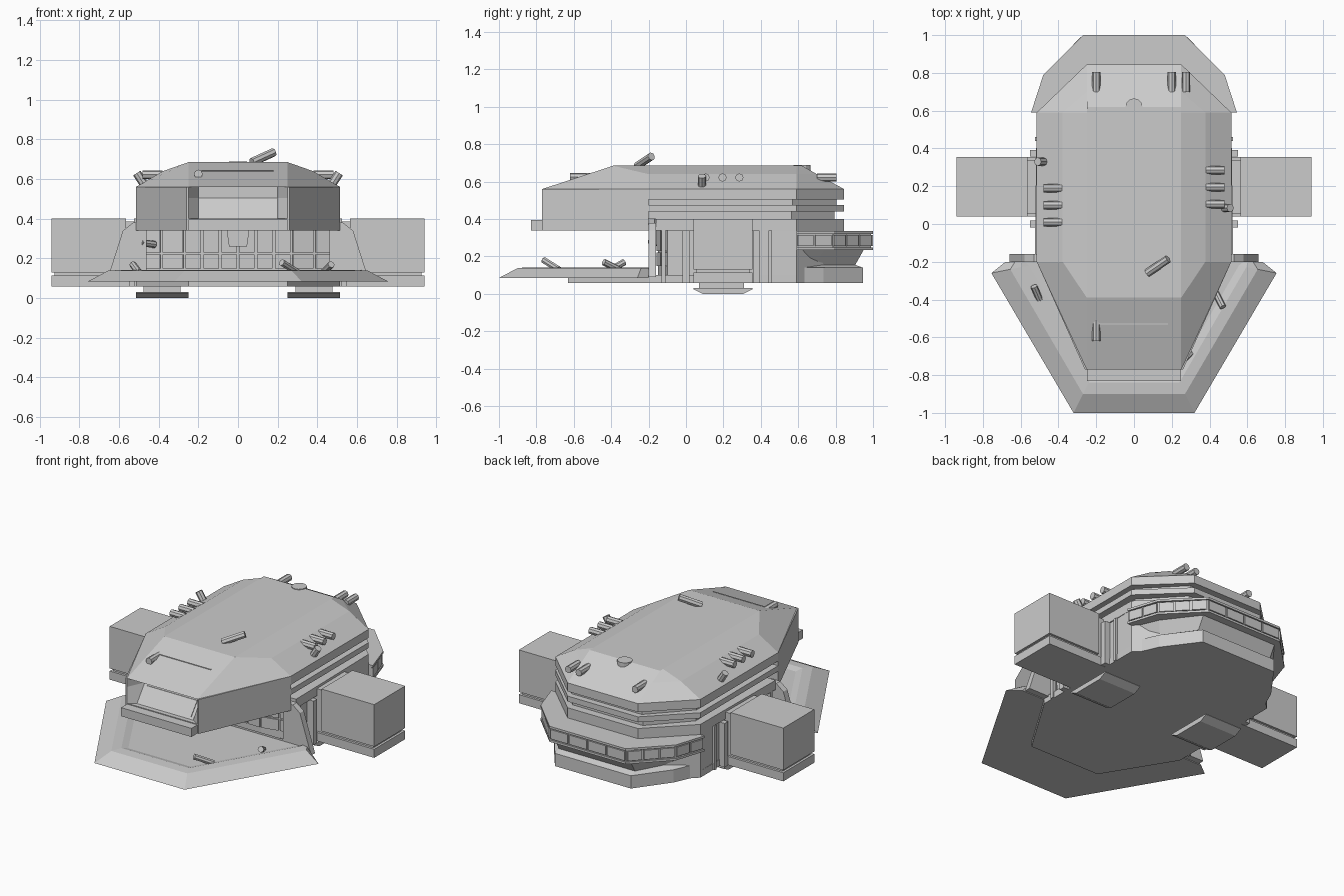
import bpy, bmesh
from mathutils import Vector

default = bpy.data.objects.get("Cube")
if default:
    bpy.data.objects.remove(default, do_unlink=True)

# Main dimensions: widths, stations along the length, heights
WIDTH, END = .515, .25
FRONT, SHOULDER, HIP, TAIL = -.77, -.2, .59, .845
KEEL, DECK, SILL, LEDGE, NECK, EAVE, CROWN = .058, .13, .34, .4, .505, .56, .685
POD_FRONT, POD_REAR = .04, .355

grey = bpy.data.materials.new("plain grey")
grey.use_nodes = True
shade = (.6, .6, .6, 1)
grey.diffuse_color = shade
grey.node_tree.nodes["Principled BSDF"].inputs["Base Color"].default_value = shade


def finish(name, bm):
    bmesh.ops.recalc_face_normals(bm, faces=bm.faces[:])
    mesh = bpy.data.meshes.new(name)
    bm.to_mesh(mesh)
    bm.free()
    mesh.materials.append(grey)
    obj = bpy.data.objects.new(name, mesh)
    bpy.context.collection.objects.link(obj)
    return obj


def loft(name, rings):
    """Skin closed rings of points and cap both ends."""
    bm = bmesh.new()
    loops = [[bm.verts.new(point) for point in ring] for ring in rings]
    for low, high in zip(loops, loops[1:]):
        for i in range(len(low)):
            bm.faces.new((low[i - 1], low[i], high[i], high[i - 1]))
    bm.faces.new(loops[0])
    bm.faces.new(loops[-1])
    return finish(name, bm)


def level(plan, z):
    return [(x, y, z) for x, y in plan]


def mirrored(half):
    """Complete a front-to-back half outline across the centre plane."""
    return half + [(-point[0], *point[1:]) for point in reversed(half)]


def slab(name, half, bottom, top):
    plan = mirrored(half)
    return loft(name, [level(plan, bottom), level(plan, top)])


def stack(name, outline, steps):
    """Loft through an outline rule at each (inset, height) step."""
    return loft(name, [level(mirrored(outline(inset)), z) for inset, z in steps])


def box(name, x, y, bottom, top):
    plan = [(x[0], y[0]), (x[1], y[0]), (x[1], y[1]), (x[0], y[1])]
    return loft(name, [level(plan, bottom), level(plan, top)])


def barrel(name, start, end, radius=.022, sides=8):
    start, end = Vector(start), Vector(end)
    axis = end - start
    bm = bmesh.new()
    bmesh.ops.create_cone(bm, cap_ends=True, segments=sides, radius1=radius,
                          radius2=radius, depth=axis.length)
    matrix = axis.to_track_quat('Z', 'Y').to_matrix().to_4x4()
    matrix.translation = (start + end) / 2
    bm.transform(matrix)
    return finish(name, bm)


def panels(name, start, end, count, bottom, top):
    """Row of raised plates along a wall between two plan points."""
    start, end = Vector(start), Vector(end)
    along = (end - start).normalized()
    gap, out = along * .006, Vector((along.y, -along.x)) * .009
    step = (end - start) / count
    for i in range(count):
        a, b = start + step * i + gap, start + step * (i + 1) - gap
        plan = [a - out, b - out, b + out, a + out]
        loft(name, [level(plan, bottom), level(plan, top)])


def wall_panels(name, half, counts, bottom, top):
    """Panel every facet of a mirrored half outline, on both sides."""
    for a, b, count in zip(half, half[1:], counts):
        panels(name, a, b, count, bottom, top)
        panels(name, (-b[0], b[1]), (-a[0], a[1]), count, bottom, top)


def tail_outline(inset):
    return [(WIDTH - inset, SHOULDER), (WIDTH - inset, HIP - inset / 2), (END, TAIL - inset)]


def bulge_outline(inset):
    return [(WIDTH + .03 - inset, HIP), (.48 - inset, .79 - inset), (.27, 1 - inset)]


# Faceted roof: eave, crease and crown
crease_x, crease_z = .378, .64
loft("roof", [
    level(mirrored([(END, FRONT), (WIDTH, SHOULDER), (WIDTH, HIP), (END, TAIL)]), EAVE),
    mirrored([(END, -.39, CROWN), (crease_x, SHOULDER, crease_z),
              (crease_x, HIP, crease_z), (END, .7, crease_z)]),
    level(mirrored([(END, -.39), (END, SHOULDER), (END, HIP), (END, HIP + .03)]), CROWN)])
slab("roof_eave", tail_outline(0), NECK, EAVE)

# Stepped neck below the roof
stack("neck_top", tail_outline, [(.04, .47), (.04, NECK)])
stack("neck_ledge", tail_outline, [(0, .44), (0, .475)])
stack("neck_bottom", tail_outline, [(.05, LEDGE), (.05, .44)])

# Overhanging nose with a sloped, recessed window
cheek = [(END, FRONT), (END + .01, FRONT), (WIDTH, SHOULDER)]
loft("nose", [level(mirrored([(.2, FRONT + depth)] + cheek), z)
              for depth, z in ((.03, LEDGE), (.11, NECK), (.11, EAVE))])
slab("nose_floor", cheek[1:], SILL, LEDGE)
slab("nose_chin", [(END, FRONT - .06), (END, FRONT)], SILL, LEDGE - .005)
loft("window_pane", [mirrored([(.18, FRONT + depth - .006, z), (.18, FRONT + depth + .003, z)])
                     for depth, z in ((.038, LEDGE + .01), (.104, NECK - .01))])

# Main hull, from the keel up
wall = [(0, -.15), (.27, -.15), (.5, -.1)]
slab("keel", [(END, -.63), (WIDTH, SHOULDER), (WIDTH, HIP), (END, TAIL)], KEEL, .1)
slab("hull", wall[1:] + tail_outline(0)[1:], KEEL, LEDGE - .04)
slab("hull_shoulder", [(END, -.17)] + [(WIDTH + .01, -.16)] + tail_outline(0)[1:], SILL, LEDGE)

# Panelled wall under the nose, with a central block
for bottom, top in ((.15, .22), (.23, SILL)):
    wall_panels("front_panel", wall, (3, 2), bottom, top)
loft("front_block", [level(mirrored([(half_width, SHOULDER), (half_width, -.1)]), z)
                     for half_width, z in ((.045, .26), (.065, LEDGE))])

# Rear bulge with lower step and window band
band_bottom, band_top, rim = .235, .335, .014
stack("rear_lower", bulge_outline, [(.055, KEEL), (.055, .14), (.095, .155), (.05, band_bottom)])
stack("rear_window_band", bulge_outline, [(.01, band_bottom), (.01, band_top)])
for z in (band_bottom, band_top - rim):
    stack("rear_band_rim", bulge_outline, [(0, z), (0, z + rim)])
corners = [(0, .99)] + bulge_outline(.01)[::-1]
wall_panels("rear_window", [(-x, y) for x, y in corners], (2, 3, 2),
            band_bottom + .02, band_top - .02)

# Sloping apron around the front, with a sunken deck
def apron_outline(inset):
    return [(.32 - inset / 2, inset - 1), (.755 - inset, -.26 + inset / 5),
            (.68 - inset / 2, SHOULDER)]


stack("apron", apron_outline, [(.12, .085), (0, .085), (.1, .138), (.16, .142), (.2, DECK)])
stack("apron_deck", apron_outline, [(.2, .09), (.2, DECK)])

for side in (1, -1):
    def side_box(name, inner, outer, *rest):
        box(name, sorted((side * inner, side * outer)), *rest)

    # Sloped wing plates beside the hull front
    loft("wing_plate", [[(side * x, y, z) for x, z in
                         ((.46, .09), (.66, .09), (.58, SILL), (.53, .38), (.46, .38))]
                        for y in (SHOULDER, SHOULDER + .04)])

    # Side pods
    pod_span = (POD_FRONT, POD_REAR)
    inner_span = (POD_FRONT + .015, POD_REAR - .015)
    side_box("pod", .565, .94, pod_span, DECK, LEDGE)
    side_box("pod_gap", .5, .925, inner_span, .1, DECK)
    side_box("pod_base", .5, .94, pod_span, KEEL, .113)
    side_box("pod_connector", .5, .57, inner_span, .1, LEDGE - .015)
    for y in (0, .375):
        side_box("side_pillar", .5, .55, (y - .018, y + .018), KEEL, SILL)
    for y in (-.12, .45):
        side_box("side_rib", .5, .525, (y - .01, y + .01), KEEL, SILL)

    # Landing feet with bevelled pads
    side_box("foot_neck", .29, .475, (.07, .31), .03, KEEL)
    loft("foot_pad", [[(side * x, y, z) for x, y in ((END, POD_FRONT + bevel), (WIDTH, POD_FRONT + bevel),
                                                     (WIDTH, POD_REAR - bevel), (END, POD_REAR - bevel))]
                      for bevel, z in ((.05, 0), (0, .025), (0, .03))])

    # Turrets along the roof edges
    first = .1 if side < 0 else .195
    for i in (-1, 0, 1):
        y = first + i * .09
        barrel("side_turret", (side * .38, y, .622), (side * .48, y, .622))
    y = .33 if side < 0 else .085
    barrel("tilted_turret", (side * .465, y, EAVE), (side * .51, y, .63))

# Remaining roof details
for x in (-.2, .2, .275):
    barrel("rear_turret", (x, .7, .622), (x, .805, .622))
barrel("top_turret", (.07, -.26, CROWN), (.18, -.185, CROWN + .05))
barrel("front_turret", (-.2, -.49, .625), (-.2, -.62, .625))
barrel("roof_cap", (0, .62, .66), (0, .62, CROWN + .004), .045, 12)
box("roof_slot", (-.185, .18), (-.533, -.527), .63, .642)

# Small turrets on the apron deck and front wall
for start, reach in (((-.5, -.4, DECK), (-.03, .07, .04)), ((.3, -.68, DECK), (-.08, -.08, .05)),
                     ((.43, -.36, DECK), (.04, -.08, .04)), ((-.42, -.14, .27), (-.07, -.05, .01))):
    barrel("deck_turret", start, Vector(start) + Vector(reach), .018)
